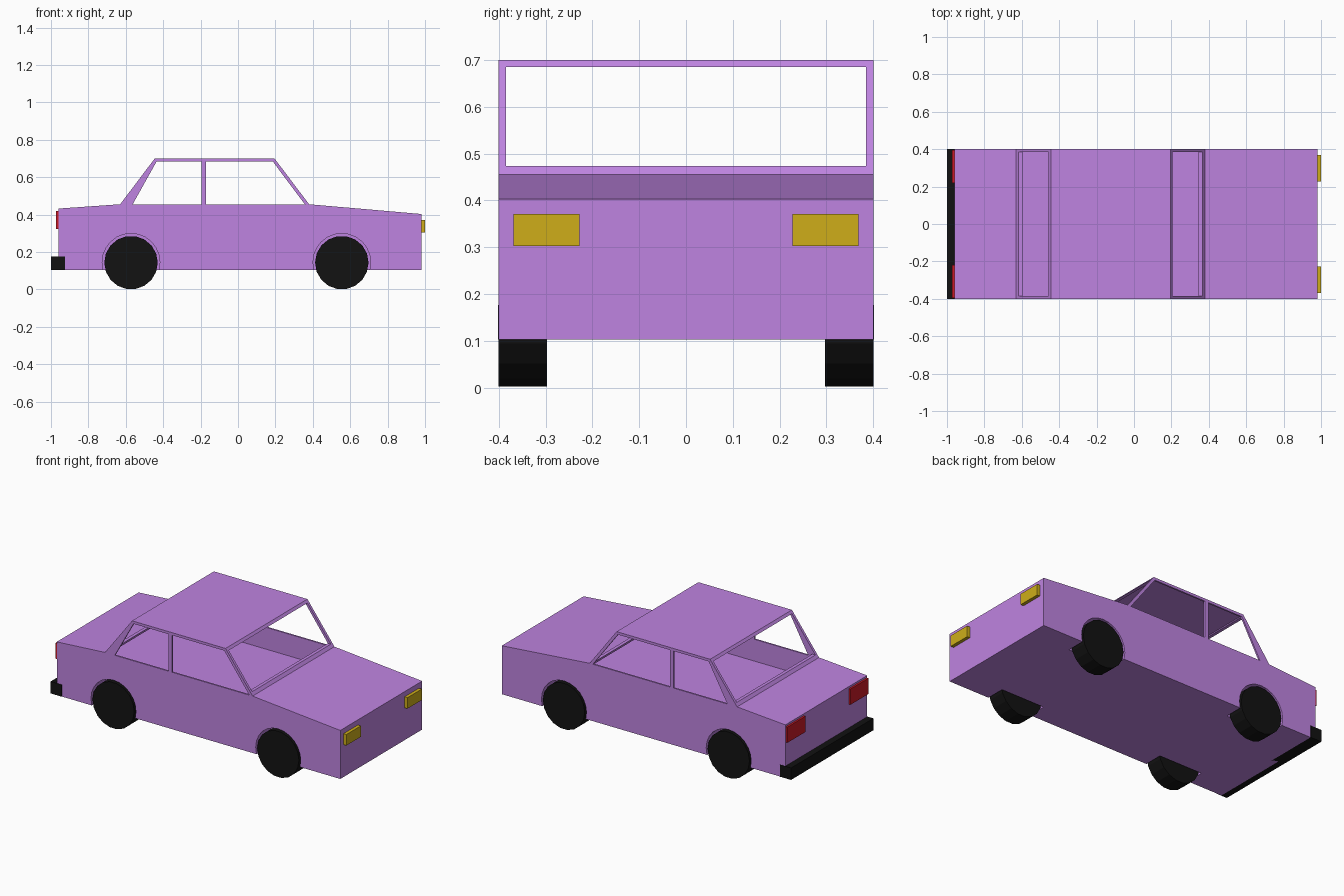
import bpy, bmesh, math
from mathutils import Matrix, Vector

if "Cube" in bpy.data.objects:
    bpy.data.objects.remove(bpy.data.objects["Cube"])


def material(name, rgb):
    m = bpy.data.materials.new(name)
    m.diffuse_color = (*rgb, 1)
    m.use_nodes = True
    m.node_tree.nodes["Principled BSDF"].inputs["Base Color"].default_value = m.diffuse_color
    return m


PURPLE = material("purple_paint", (0.52, 0.23, 0.75))
BLACK = material("black_rubber", (0.006, 0.006, 0.006))
YELLOW = material("yellow_lamp", (0.62, 0.42, 0.01))
RED = material("red_lamp", (0.6, 0.01, 0.02))


def finish(bm, name, mat):
    bmesh.ops.recalc_face_normals(bm, faces=bm.faces)
    me = bpy.data.meshes.new(name)
    bm.to_mesh(me)
    bm.free()
    me.materials.append(mat)
    ob = bpy.data.objects.new(name, me)
    bpy.context.collection.objects.link(ob)
    return ob


def prism(name, profile, y0, y1, mat=PURPLE):
    """Extrude an x-z profile from y0 to y1."""
    bm = bmesh.new()
    face = bm.faces.new([bm.verts.new((x, y0, z)) for x, z in profile])
    out = bmesh.ops.extrude_face_region(bm, geom=[face])
    moved = [g for g in out["geom"] if isinstance(g, bmesh.types.BMVert)]
    bmesh.ops.translate(bm, verts=moved, vec=Vector((0, y1 - y0, 0)))
    return finish(bm, name, mat)


def box(name, x0, x1, y0, y1, z0, z1, mat=PURPLE):
    return prism(name, [(x0, z0), (x1, z0), (x1, z1), (x0, z1)], y0, y1, mat)


def disc(name, x, z, r, y0, y1, sides, mat=PURPLE):
    ring = [(x + r * math.cos(2 * math.pi * i / sides),
             z + r * math.sin(2 * math.pi * i / sides)) for i in range(sides)]
    return prism(name, ring, y0, y1, mat)


def cut(target, cutter):
    mod = target.modifiers.new("cut", "BOOLEAN")
    mod.operation, mod.solver, mod.object = "DIFFERENCE", "EXACT", cutter
    bpy.context.view_layer.objects.active = target
    bpy.ops.object.modifier_apply(modifier=mod.name)
    bpy.data.objects.remove(cutter)


# Body shell: outer silhouette with a hollow interior
body = prism("car_body", [(-0.96, 0.103), (0.98, 0.103), (0.98, 0.403),
                          (0.38, 0.455), (0.195, 0.70), (-0.445, 0.70),
                          (-0.63, 0.455), (-0.96, 0.432)], -0.4, 0.4)
cut(body, prism("cavity", [(-0.95, 0.32), (0.97, 0.32), (0.97, 0.393),
                           (0.368, 0.443), (0.184, 0.69), (-0.434, 0.69),
                           (-0.618, 0.443), (-0.95, 0.42)], -0.39, 0.39))

# Side windows, cut through both sides
cut(body, prism("rear_side_window", [(-0.563, 0.455), (-0.195, 0.455),
                                     (-0.195, 0.684), (-0.435, 0.684)], -0.5, 0.5))
cut(body, prism("front_side_window", [(-0.17, 0.455), (0.357, 0.455),
                                      (0.186, 0.684), (-0.17, 0.684)], -0.5, 0.5))

# Windscreen and rear window
cut(body, box("windscreen", 0.15, 0.5, -0.384, 0.384, 0.473, 0.685))
cut(body, box("rear_window", -0.75, -0.4, -0.384, 0.384, 0.473, 0.685))

# Wheel wells and wheels
for end, x in (("rear", -0.572), ("front", 0.555)):
    for side, s in (("left", 1), ("right", -1)):
        cut(body, disc("well", x, 0.145, 0.154, s * 0.285, s * 0.5, 24))
        disc(f"{end}_{side}_wheel", x, 0.143, 0.143, s * 0.297, s * 0.401, 18, BLACK)

# Head and tail lamps
for side, s in (("left", 1), ("right", -1)):
    box(f"{side}_headlamp", 0.97, 1.0, s * 0.228, s * 0.368, 0.303, 0.371, YELLOW)
    box(f"{side}_tail_lamp", -0.972, -0.95, s * 0.22, s * 0.395, 0.323, 0.42, RED)

# Rear bumper wrapping the corners
box("rear_bumper", -1.0, -0.925, -0.402, 0.402, 0.103, 0.177, BLACK)
